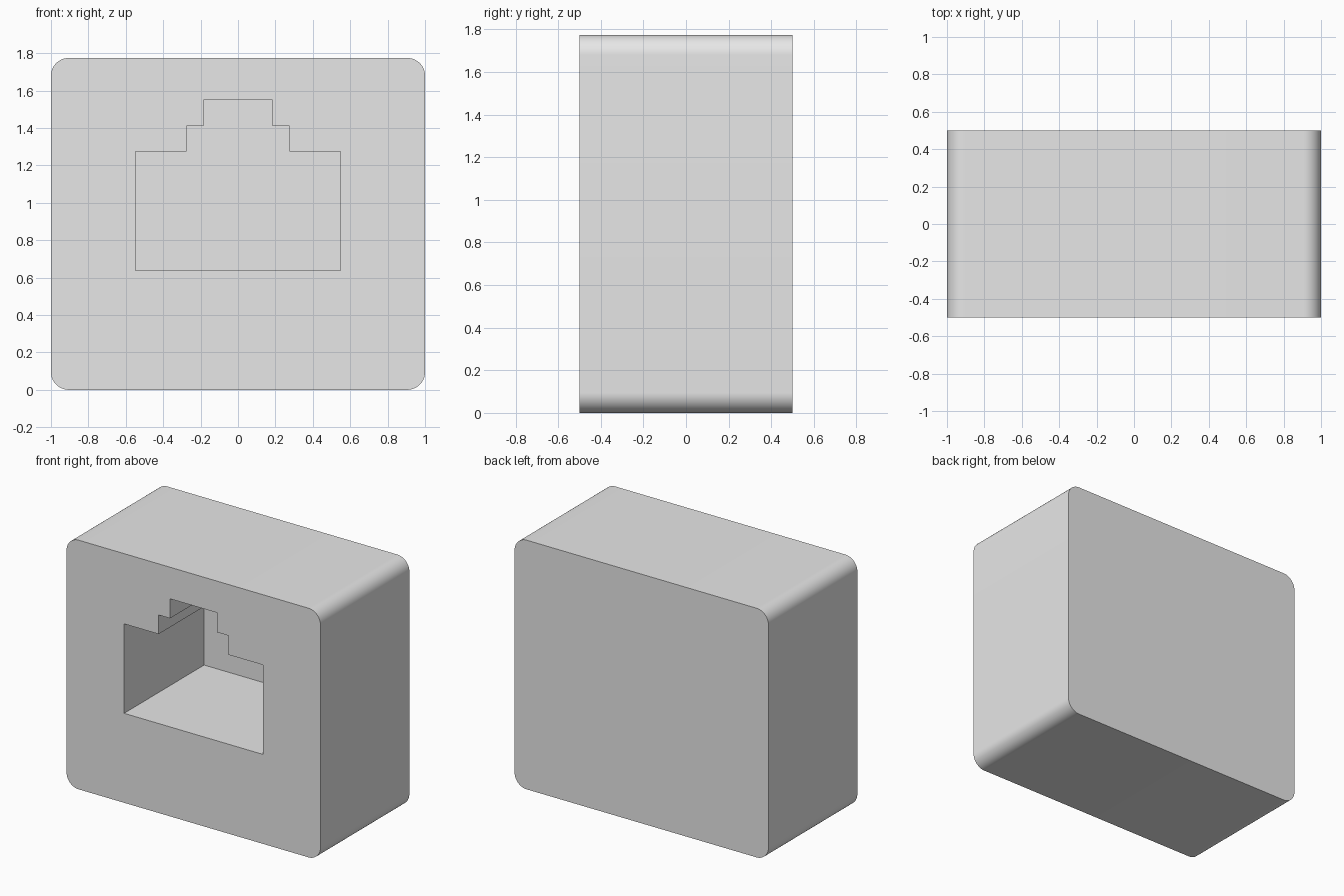
import bpy
import bmesh
from math import cos, sin, pi, radians

WIDTH, DEPTH, HEIGHT = 2.0, 1.0, 1.774
RADIUS, SEGMENTS = 0.095, 16
SOCKET_DEPTH = 0.9

cube = bpy.data.objects.get("Cube")
if cube:
    bpy.data.objects.remove(cube, do_unlink=True)

# Plain grey plastic
grey = bpy.data.materials.new("grey_plastic")
grey.use_nodes = True
colour = (0.8, 0.8, 0.8, 1)
grey.diffuse_color = colour
grey.node_tree.nodes["Principled BSDF"].inputs["Base Color"].default_value = colour


def prism(name, outline, y_front, y_back):
    """Extrude an (x, z) outline from y_front to y_back."""
    bm = bmesh.new()
    face = bm.faces.new([bm.verts.new((x, y_front, z)) for x, z in outline])
    new = bmesh.ops.extrude_face_region(bm, geom=[face])["geom"]
    verts = [v for v in new if isinstance(v, bmesh.types.BMVert)]
    bmesh.ops.translate(bm, verts=verts, vec=(0, y_back - y_front, 0))
    bmesh.ops.recalc_face_normals(bm, faces=bm.faces)
    mesh = bpy.data.meshes.new(name)
    bm.to_mesh(mesh)
    bm.free()
    mesh.materials.append(grey)
    obj = bpy.data.objects.new(name, mesh)
    bpy.context.collection.objects.link(obj)
    return obj


# Rounded housing block
outline = []
corners = [(1, 1), (-1, 1), (-1, -1), (1, -1)]
for quarter, (sx, sz) in enumerate(corners):
    cx = sx * (WIDTH / 2 - RADIUS)
    cz = HEIGHT / 2 + sz * (HEIGHT / 2 - RADIUS)
    for i in range(SEGMENTS + 1):
        a = (quarter + i / SEGMENTS) * pi / 2
        outline.append((cx + RADIUS * cos(a), cz + RADIUS * sin(a)))
housing = prism("socket_housing", outline, -DEPTH / 2, DEPTH / 2)

# Stepped socket opening, mirrored across the middle
half = [(0.547, 0.637), (0.547, 1.274), (0.275, 1.274),
        (0.275, 1.41), (0.185, 1.41), (0.185, 1.549)]
stepped = half + [(-x, z) for x, z in reversed(half)]
cutter = prism("socket_cutter", stepped, -DEPTH / 2 - 0.1, SOCKET_DEPTH - DEPTH / 2)
cutter.hide_render = True

# Cut the opening, then remove the cutter
bpy.ops.object.select_all(action="DESELECT")
housing.select_set(True)
bpy.context.view_layer.objects.active = housing
cut = housing.modifiers.new("socket_cut", "BOOLEAN")
cut.operation = "DIFFERENCE"
cut.solver = "EXACT"
cut.object = cutter
bpy.ops.object.modifier_apply(modifier=cut.name)
bpy.data.objects.remove(cutter, do_unlink=True)
bpy.ops.object.shade_smooth_by_angle(angle=radians(30))
